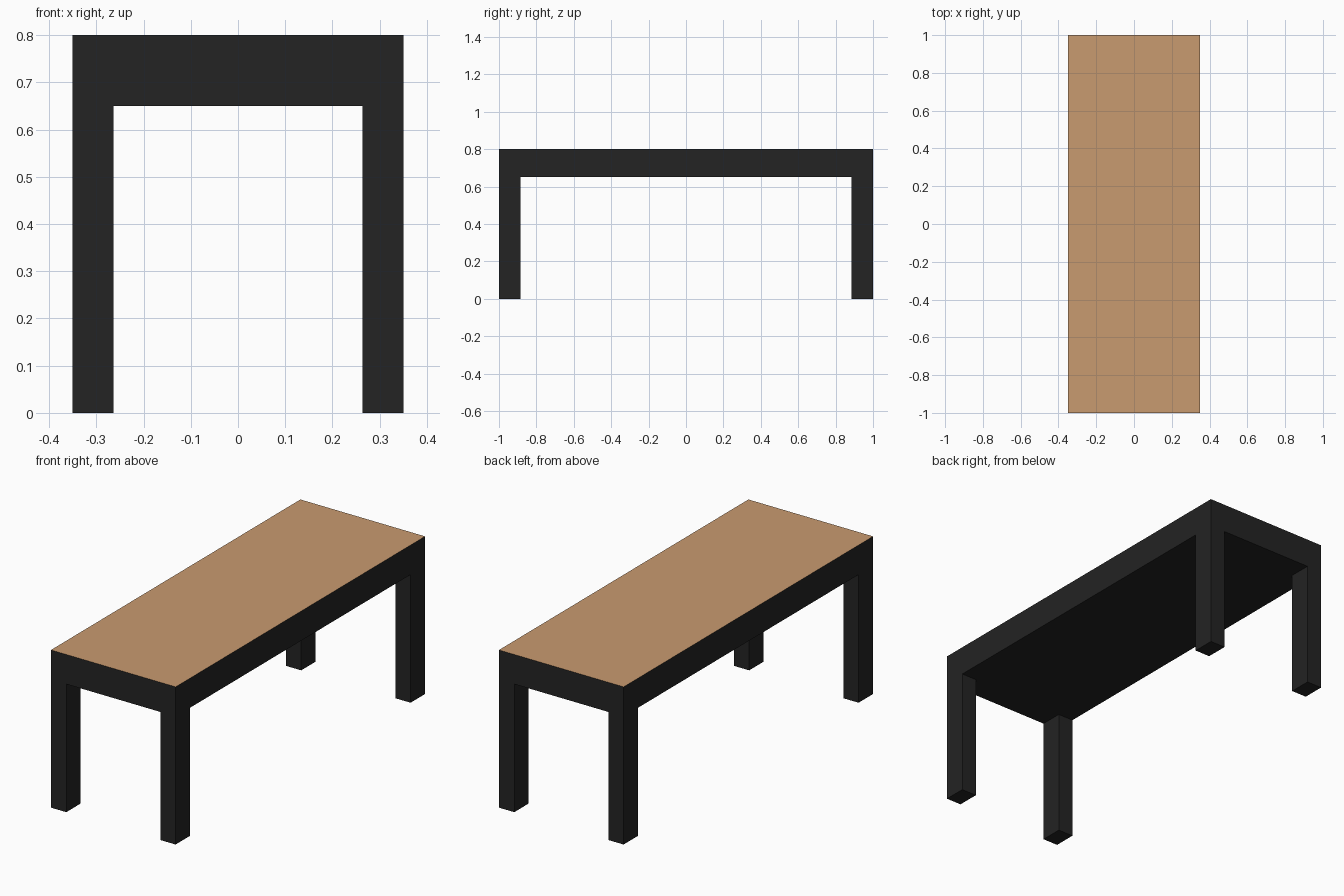
import bpy

if "Cube" in bpy.data.objects:
    bpy.data.objects.remove(bpy.data.objects["Cube"])

W, L, H = 0.70, 2.00, 0.80      # overall width, length, height
LEG_X, LEG_Y = 0.086, 0.116     # leg cross-section
UNDER = 0.65                    # underside of the table frame


def material(name, rgb):
    m = bpy.data.materials.new(name)
    m.diffuse_color = (*rgb, 1.0)
    m.use_nodes = True
    m.node_tree.nodes["Principled BSDF"].inputs["Base Color"].default_value = m.diffuse_color
    return m


black = material("black", (0.017, 0.017, 0.017))
wood = material("light_wood", (0.584, 0.325, 0.162))


def box(name, lo, hi, *mats):
    centre = [(a + b) / 2 for a, b in zip(lo, hi)]
    size = [b - a for a, b in zip(lo, hi)]
    bpy.ops.mesh.primitive_cube_add(size=1, location=centre)
    ob = bpy.context.object
    ob.name = name
    ob.scale = size
    bpy.ops.object.transform_apply(location=True, rotation=False, scale=True)
    for m in mats:
        ob.data.materials.append(m)
    return ob


# Thick table top: black sides and underside, wooden upper face
top = box("table_top", (-W / 2, -L / 2, UNDER), (W / 2, L / 2, H), black, wood)
for f in top.data.polygons:
    f.material_index = 1 if f.normal.z > 0.5 else 0

# Four corner legs, flush with the outer edges
for end, sy in (("front", -1), ("back", 1)):
    for side, sx in (("left", -1), ("right", 1)):
        xs = sorted((sx * W / 2, sx * (W / 2 - LEG_X)))
        ys = sorted((sy * L / 2, sy * (L / 2 - LEG_Y)))
        box(f"{end}_{side}_leg", (xs[0], ys[0], 0), (xs[1], ys[1], UNDER), black)
